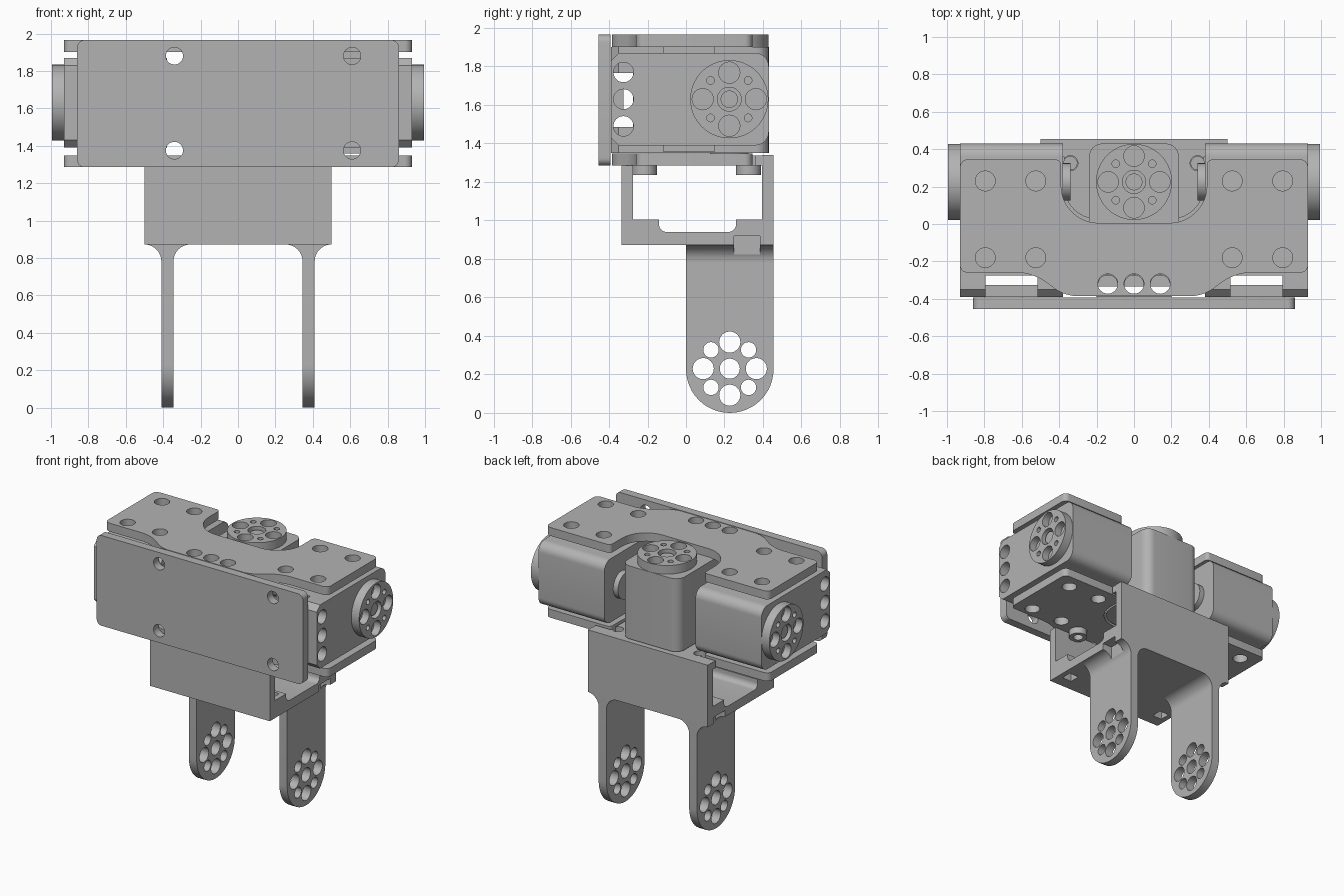
import bpy, bmesh, math
from mathutils import Matrix, Vector

if "Cube" in bpy.data.objects:
    bpy.data.objects.remove(bpy.data.objects["Cube"])

grey = bpy.data.materials.new("machined_grey")
grey.use_nodes = True
grey.diffuse_color = (0.45, 0.45, 0.45, 1)
grey.node_tree.nodes["Principled BSDF"].inputs["Base Color"].default_value = grey.diffuse_color

# Each axis maps a 2D profile plus a depth into space
AXES = {"x": lambda a, b, c: (c, a, b),
        "y": lambda a, b, c: (a, c, b),
        "z": lambda a, b, c: (a, b, c)}


def circle(a, b, r, n=32):
    return [(a + r * math.cos(math.tau * i / n), b + r * math.sin(math.tau * i / n)) for i in range(n)]


def rect(a0, b0, a1, b1):
    return [(a0, b0), (a1, b0), (a1, b1), (a0, b1)]


def rounded(corners, n=8):
    """Round each (a, b, radius) corner of a polygon."""
    out = []
    for i, (a, b, r) in enumerate(corners):
        p = Vector((a, b))
        if r == 0:
            out.append((a, b))
            continue
        d0 = (Vector(corners[i - 1][:2]) - p).normalized() * r
        d1 = (Vector(corners[(i + 1) % len(corners)][:2]) - p).normalized() * r
        for k in range(n + 1):
            t = k / n
            q = p + d0 * ((1 - t) ** 3 + 1.35 * t * (1 - t) ** 2) + d1 * (t ** 3 + 1.35 * t * t * (1 - t))
            out.append(tuple(q))
    return out


def prism(name, profiles, lo, hi, axis="z"):
    """Extrude one or more closed profiles from lo to hi along an axis."""
    bm = bmesh.new()
    for pts in profiles:
        low = [bm.verts.new(AXES[axis](a, b, lo)) for a, b in pts]
        high = [bm.verts.new(AXES[axis](a, b, hi)) for a, b in pts]
        bm.faces.new(low)
        bm.faces.new(high)
        for i in range(len(pts)):
            j = (i + 1) % len(pts)
            bm.faces.new((low[i], low[j], high[j], high[i]))
    bmesh.ops.recalc_face_normals(bm, faces=bm.faces)
    mesh = bpy.data.meshes.new(name)
    bm.to_mesh(mesh)
    bm.free()
    mesh.materials.append(grey)
    obj = bpy.data.objects.new(name, mesh)
    bpy.context.collection.objects.link(obj)
    return obj


def cut(obj, profiles, lo, hi, axis="z"):
    """Subtract extruded profiles from an object."""
    cutter = prism("cutter", profiles, lo, hi, axis)
    cutter.hide_render = True
    mod = obj.modifiers.new("cut", "BOOLEAN")
    mod.operation, mod.solver, mod.object = "DIFFERENCE", "EXACT", cutter
    bpy.context.view_layer.update()
    graph = bpy.context.evaluated_depsgraph_get()
    mesh = bpy.data.meshes.new_from_object(obj.evaluated_get(graph))
    obj.modifiers.clear()
    obj.data = mesh
    bpy.data.objects.remove(cutter)
    return obj


def horn_holes(a, b, big, small):
    """Ring of alternating large and small holes."""
    ring = []
    for i in range(8):
        t = math.tau * i / 8
        ring.append(circle(a + 0.138 * math.cos(t), b + 0.138 * math.sin(t), small if i % 2 else big, 24))
    return ring


# Servo: built upright about the origin with its horn on top, then placed
HORN_Y = 0.225


def servo(name, place, bar):
    half = 0.275
    outline = rounded([(-0.24, 0.43, 0.07), (-0.24, -0.35, 0), (-0.2, -0.39, 0),
                       (0.2, -0.39, 0), (0.24, -0.35, 0), (0.24, 0.43, 0.07)])
    body = prism(name + "_body", [outline], -half, half)
    cut(body, [rect(-0.3, -0.5, 0.3, -0.275)], -0.14, 0.14)
    cut(body, [circle(x, -0.325, 0.052) for x in (-0.14, 0, 0.14)], -0.4, 0.4)
    horn = prism(name + "_horn", [circle(0, HORN_Y, 0.203, 64)], half - 0.01, half + 0.065)
    cut(horn, horn_holes(0, HORN_Y, 0.055, 0.02), half + 0.01, half + 0.2)
    cut(horn, [circle(0, HORN_Y, 0.062)], half + 0.02, half + 0.2)
    parts = [body, horn,
             prism(name + "_horn_screw", [circle(0, HORN_Y, 0.045)], half, half + 0.045),
             prism(name + "_idler", [circle(0, HORN_Y, 0.1)], -half - 0.04, -half + 0.01)]
    if bar:
        parts.append(prism(name + "_front_bar", [rect(-0.08, -0.39, 0.08, -0.325)], -0.15, 0.15))
        parts.append(prism(name + "_pads", [rect(-0.272, -0.12, 0.272, 0.15)], -0.2, 0.2))
    for p in parts:
        p.data.transform(place)


servo("centre_servo", Matrix.Translation((0, 0, 1.625)), False)
for side, s in (("left", 1), ("right", -1)):
    servo(side + "_servo", Matrix.Translation((0.655 * s, 0, 1.63))
          @ Matrix.Rotation(math.radians(90 * s), 4, "Y"), True)

# Front cover plate
front = prism("front_plate", [rounded([(-0.86, 1.285, 0.04), (0.86, 1.285, 0.04),
                                       (0.86, 1.965, 0.04), (-0.86, 1.965, 0.04)])], -0.455, -0.392, "y")
cut(front, [circle(x, z, 0.046) for x in (-0.34, 0.61) for z in (1.375, 1.88)], -0.6, -0.3, "y")

# Top and bottom plates with a rear notch around the centre servo
half_outline = [(0.37, -0.385, 0.06), (0.54, -0.26, 0.08), (0.93, -0.26, 0.04),
                (0.93, 0.345, 0.04), (0.39, 0.345, 0.03), (0.39, 0.005, 0.2)]
plate_outline = rounded(half_outline + [(-x, y, r) for x, y, r in reversed(half_outline)])
plate_holes = [circle(x * s, y, 0.053) for x in (0.525, 0.795) for y in (-0.18, 0.23) for s in (1, -1)]
plate_holes += [circle(x, -0.32, 0.053) for x in (-0.14, 0, 0.14)]
for name, z in (("top_plate", 1.902), ("bottom_plate", 1.285)):
    plate = prism(name, [plate_outline], z, z + 0.063)
    cut(plate, plate_holes, z - 0.1, z + 0.2)

# Open bracket below the servos
frame = prism("bracket_frame", [rounded([
    (-0.335, 0.872, 0), (0.455, 0.872, 0), (0.455, 1.34, 0), (0.395, 1.34, 0), (0.395, 1.005, 0),
    (0.26, 1.005, 0), (0.26, 0.94, 0.04), (-0.14, 0.94, 0.04), (-0.14, 1.005, 0),
    (-0.275, 1.005, 0), (-0.275, 1.285, 0), (-0.335, 1.285, 0)])], -0.5, 0.5, "x")
cut(frame, [rect(min(0.42 * s, 0.52 * s), 0.25, max(0.42 * s, 0.52 * s), 0.385) for s in (1, -1)], 0.8, 0.92)
cut(frame, [rect(0.42 * s - 0.04, -0.245, 0.42 * s + 0.04, -0.165) for s in (1, -1)], 0.8, 1.1)

# Bracket flange under the centre servo and its screw bosses
flange = prism("bracket_flange", [rounded([(-0.375, 0.025, 0.18), (0.375, 0.025, 0.18), (0.375, 0.36, 0),
                                           (0.5, 0.36, 0), (0.5, 0.455, 0), (-0.5, 0.455, 0),
                                           (-0.5, 0.36, 0), (-0.375, 0.36, 0)])], 1.285, 1.338)
cut(flange, [circle(0.34 * s, 0.325, 0.04) for s in (1, -1)], 1.2, 1.4)
for s in (1, -1):
    for y, end in ((0.325, "rear"), (-0.215, "front")):
        boss = prism(end + "_boss", [circle(0.34 * s, y, 0.065)], 1.235, 1.286)
        cut(boss, [circle(0.34 * s, y, 0.035)], 1.2, 1.4)

# Legs with rounded ends, hole rings and fillets into the bracket
R = 0.2275
arc = [(R + R * math.cos(t), R + R * math.sin(t))
       for t in (math.pi * (1 + i / 24) for i in range(25))]
for side, s in (("left", 1), ("right", -1)):
    x0, x1 = sorted((0.345 * s, 0.41 * s))
    leg = prism(side + "_leg", [[(0, 0.88)] + arc + [(0.455, 0.88)]], x0, x1, "x")
    cut(leg, horn_holes(R, 0.23, 0.055, 0.04) + [circle(R, 0.23, 0.052)], x0 - 0.1, x1 + 0.1, "x")
    for x, d, where in ((0.41 * s, s, "outer"), (0.345 * s, -s, "inner")):
        curve = [(x + d * 0.09 * (1 - math.cos(t)), 0.782 + 0.09 * math.sin(t))
                 for t in (math.pi / 2 * i / 10 for i in range(11))]
        fillet = prism(side + "_leg_" + where + "_fillet", [curve + [(x, 0.874)]], 0, 0.455, "y")
        if where == "outer":
            lo, hi = sorted((0.42 * s, 0.52 * s))
            cut(fillet, [rect(lo, 0.25, hi, 0.385)], 0.7, 0.95)

# Smooth the round walls, keep the edges sharp
for obj in bpy.context.collection.objects:
    if obj.type == "MESH":
        bpy.ops.object.select_all(action="DESELECT")
        obj.select_set(True)
        bpy.context.view_layer.objects.active = obj
        bpy.ops.object.shade_smooth_by_angle(angle=math.radians(30))
